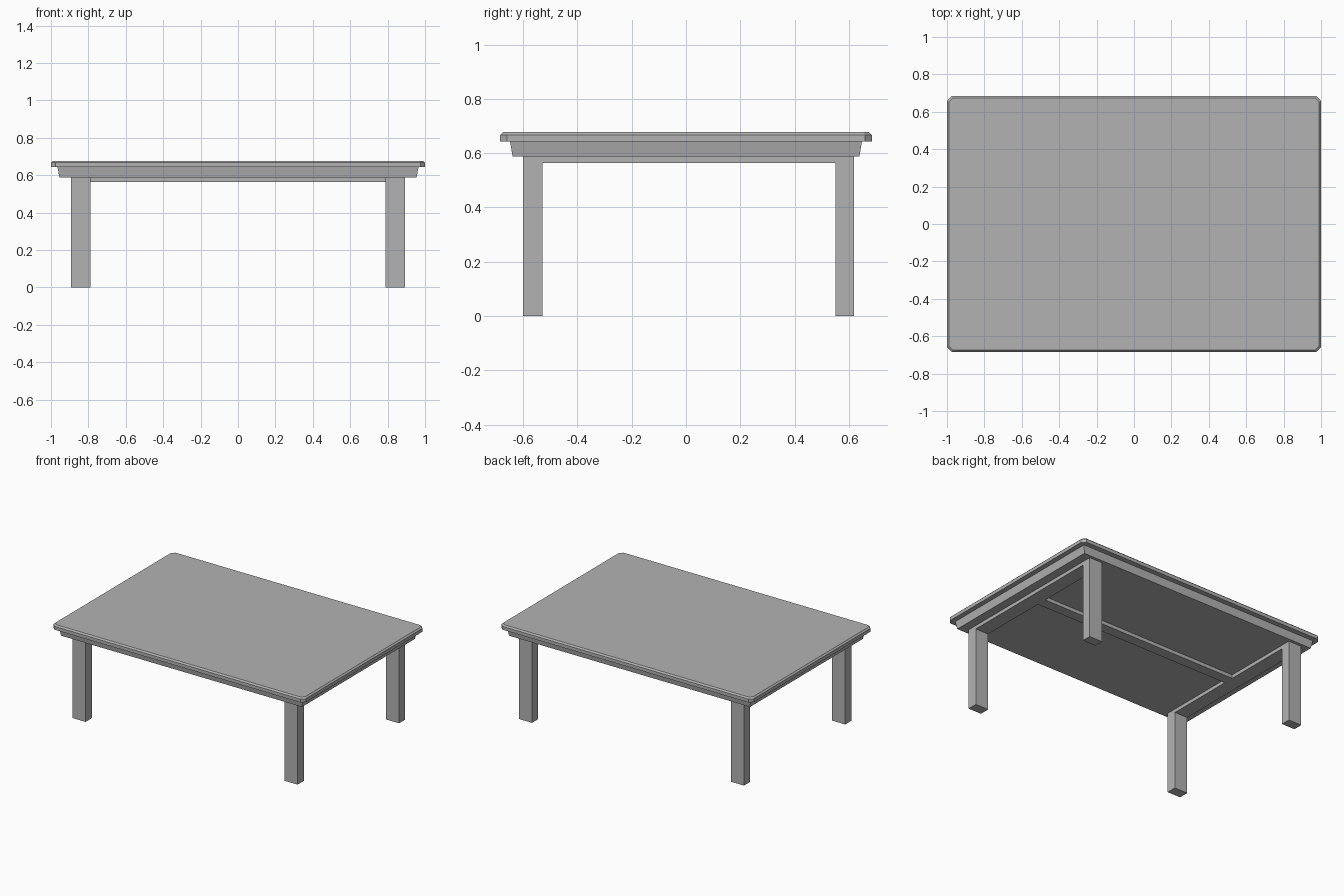
import bpy
import bmesh

if "Cube" in bpy.data.objects:
    bpy.data.objects.remove(bpy.data.objects["Cube"])

grey = bpy.data.materials.new("plain_grey")
grey.use_nodes = True
grey.diffuse_color = (0.45, 0.45, 0.45, 1)
grey.node_tree.nodes["Principled BSDF"].inputs["Base Color"].default_value = grey.diffuse_color


def finish(name, bm):
    bmesh.ops.recalc_face_normals(bm, faces=bm.faces)
    mesh = bpy.data.meshes.new(name)
    bm.to_mesh(mesh)
    bm.free()
    mesh.materials.append(grey)
    obj = bpy.data.objects.new(name, mesh)
    bpy.context.collection.objects.link(obj)
    return obj


def outline(hx, hy, cut):
    """Rectangle outline, with corners cut off when cut > 0."""
    points = []
    for sx, sy in ((1, 1), (-1, 1), (-1, -1), (1, -1)):
        if cut:
            pair = [(sx * hx, sy * (hy - cut)), (sx * (hx - cut), sy * hy)]
            points += pair if sx == sy else pair[::-1]
        else:
            points.append((sx * hx, sy * hy))
    return points


def loft(name, layers):
    """Stack of rectangular layers (half x, half y, z, corner cut)."""
    bm = bmesh.new()
    rings = [[bm.verts.new((x, y, z)) for x, y in outline(hx, hy, cut)]
             for hx, hy, z, cut in layers]
    for low, high in zip(rings, rings[1:]):
        for i in range(len(low)):
            j = (i + 1) % len(low)
            bm.faces.new((low[i], low[j], high[j], high[i]))
    bm.faces.new(rings[0])
    bm.faces.new(rings[-1])
    return finish(name, bm)


def box(name, xs, ys, zs):
    bm = bmesh.new()
    bmesh.ops.create_cube(bm, size=1)
    for v in bm.verts:
        v.co = [r[0] if c < 0 else r[1] for c, r in zip(v.co, (xs, ys, zs))]
    return finish(name, bm)


# Table top with cut corners and a bevelled upper edge
loft("table_top", [(1, 0.685, 0.643, 0.025),
                   (1, 0.685, 0.667, 0.025),
                   (0.99, 0.675, 0.677, 0.022)])

# Slightly tapered apron below the top
loft("apron", [(0.955, 0.639, 0.588, 0), (0.965, 0.648, 0.643, 0)])

# Legs and side rails, flush with each other
INNER, OUTER = 0.788, 0.892
FRONT, BACK = (-0.6, -0.528), (0.55, 0.618)
RAIL = (0.563, 0.588)
for side, xs in (("left", (INNER, OUTER)), ("right", (-OUTER, -INNER))):
    box(f"front_{side}_leg", xs, FRONT, (0, 0.588))
    box(f"back_{side}_leg", xs, BACK, (0, 0.588))
    box(f"{side}_rail", xs, (FRONT[1], BACK[0]), RAIL)

# Middle bar joining the rails
box("cross_bar", (-INNER, INNER), (-0.027, 0.048), RAIL)
